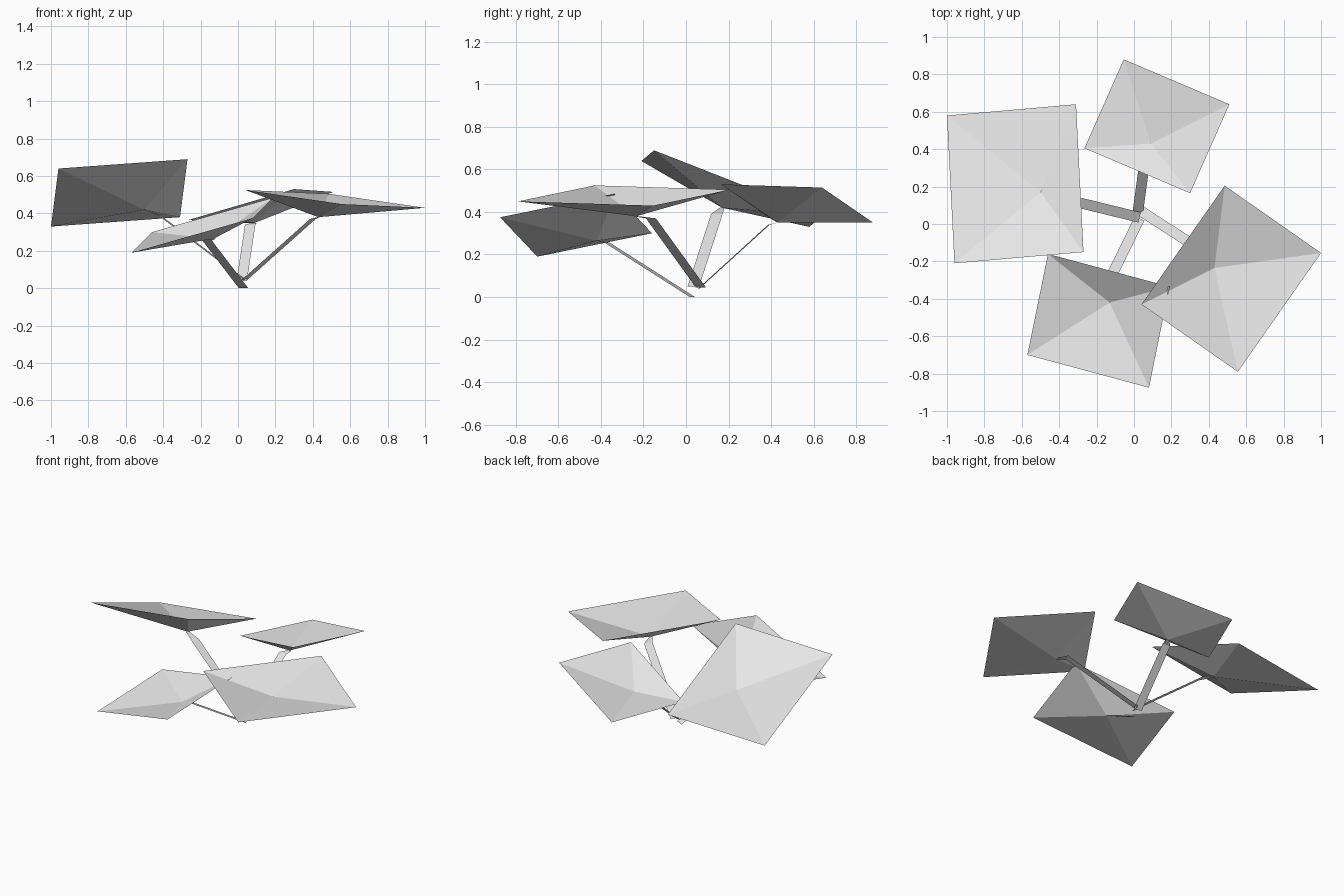
import bpy
import bmesh
from mathutils import Vector

cube = bpy.data.objects.get("Cube")
if cube:
    bpy.data.objects.remove(cube, do_unlink=True)

STEM_WIDTH = 0.056


def make_material(name, color):
    mat = bpy.data.materials.new(name)
    mat.use_nodes = True
    mat.diffuse_color = color
    mat.node_tree.nodes["Principled BSDF"].inputs["Base Color"].default_value = color
    return mat


grey = make_material("light grey", (0.8, 0.8, 0.8, 1))


def finish(bm, name):
    mesh = bpy.data.meshes.new(name)
    bm.to_mesh(mesh)
    bm.free()
    mesh.materials.append(grey)
    obj = bpy.data.objects.new(name, mesh)
    bpy.context.collection.objects.link(obj)


def make_leaf(name, a, b, c, apex):
    """Flat-sided square leaf, dished down to its apex; three corners fix the square."""
    a, b, c = Vector(a), Vector(b), Vector(c)
    bm = bmesh.new()
    rim = [bm.verts.new(p) for p in (a, b, c, a + c - b)]
    mid = bm.verts.new(apex)
    for i in range(4):
        bm.faces.new((rim[i], rim[(i + 1) % 4], mid))
    finish(bm, name)


def make_stem(name, base, knee, apex):
    """Thin flat ribbon from the root up to the knee, then on to the leaf apex."""
    path = [Vector(p) for p in (base, knee, apex)]
    side = (path[1] - path[0]).cross(Vector((0, 0, 1))).normalized() * STEM_WIDTH / 2
    bm = bmesh.new()
    rows = [(bm.verts.new(p + side), bm.verts.new(p - side)) for p in path[:2]]
    # the last stretch narrows toward the leaf
    rows.append((bm.verts.new(path[2] + side * 0.4), bm.verts.new(path[2] - side * 0.4)))
    for low, high in zip(rows, rows[1:]):
        bm.faces.new((low[0], high[0], high[1], low[1]))
    finish(bm, name)


# name: three leaf corners, leaf apex, stem base, stem knee
leaves = {
    "right": ((-1, .58, .33), (-.96, -.21, .64), (-.27, -.15, .69),
              (-.5, .17, .42), (.03, .035, .05), (-.42, .145, .39)),
    "back": ((-.265, .405, .365), (.3, .165, .53), (.51, .64, .515),
             (.09, .43, .35), (.02, .06, .04), (.065, .39, .34)),
    "front": ((-.57, -.7, .19), (.08, -.875, .375), (.19, -.335, .485),
              (-.13, -.42, .265), (.03, .03, 0), (-.165, -.37, .255)),
    "left": ((.04, -.43, .525), (.555, -.79, .45), (1, -.155, .43),
             (.43, -.235, .38), (.035, .07, .045), (.4, -.165, .37)),
}

for side_name, (a, b, c, apex, base, knee) in leaves.items():
    make_leaf(side_name + "_leaf", a, b, c, apex)
    make_stem(side_name + "_stem", base, knee, apex)
